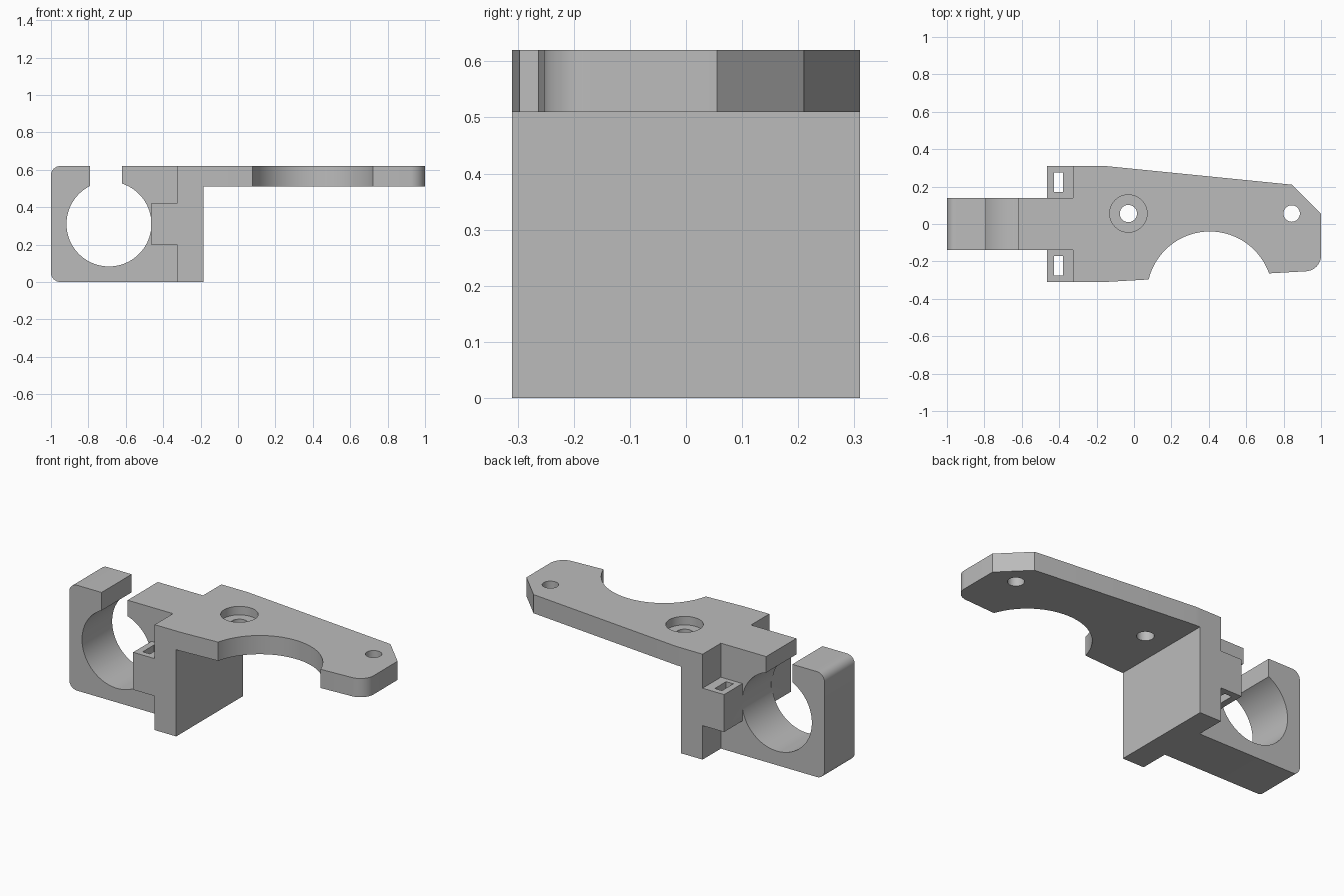
import bpy, bmesh
from math import sin, cos, pi, radians, atan2
from mathutils import Vector

if "Cube" in bpy.data.objects:
    bpy.data.objects.remove(bpy.data.objects["Cube"], do_unlink=True)

grey = bpy.data.materials.new("plain_grey")
grey.use_nodes = True
COLOUR = (0.5, 0.5, 0.5, 1)
grey.diffuse_color = COLOUR
grey.node_tree.nodes["Principled BSDF"].inputs["Base Color"].default_value = COLOUR


def arc(cx, cy, r, a0, a1, n):
    return [(cx + r * cos(a0 + (a1 - a0) * i / n), cy + r * sin(a0 + (a1 - a0) * i / n))
            for i in range(n + 1)]


def prism(name, outline, lo, hi, axis="z"):
    """Extrude a closed outline between lo and hi along z (xy outline) or y (xz outline)."""
    bm = bmesh.new()
    place = (lambda u, v: (u, v, lo)) if axis == "z" else (lambda u, v: (u, lo, v))
    face = bm.faces.new([bm.verts.new(place(u, v)) for u, v in outline])
    new = bmesh.ops.extrude_face_region(bm, geom=[face])["geom"]
    shift = Vector((0, 0, hi - lo)) if axis == "z" else Vector((0, hi - lo, 0))
    bmesh.ops.translate(bm, vec=shift, verts=[g for g in new if isinstance(g, bmesh.types.BMVert)])
    bmesh.ops.recalc_face_normals(bm, faces=bm.faces)
    mesh = bpy.data.meshes.new(name)
    bm.to_mesh(mesh)
    bm.free()
    mesh.materials.append(grey)
    ob = bpy.data.objects.new(name, mesh)
    bpy.context.collection.objects.link(ob)
    return ob


def box(name, x0, x1, y0, y1, z0, z1):
    return prism(name, [(x0, y0), (x1, y0), (x1, y1), (x0, y1)], z0, z1)


def disc(cx, cy, r, n=48):
    return arc(cx, cy, r, 0, 2 * pi, n)[:-1]


def combine(target, tool, operation):
    """Apply a boolean and discard the tool."""
    mod = target.modifiers.new(operation, "BOOLEAN")
    mod.operation, mod.solver, mod.object = operation, "EXACT", tool
    bpy.context.view_layer.objects.active = target
    bpy.ops.object.modifier_apply(modifier=mod.name)
    bpy.data.objects.remove(tool, do_unlink=True)


TOP, UNDER = 0.62, 0.51      # arm top and underside
HALF = 0.31                  # half width of the post
CLAMP = 0.14                 # half width of the clamp
BACK, FACE = -0.325, -0.185  # post ends in x

# Clamp body with rounded outer corners, round bore and open mouth
r = 0.05
bracket = prism("clamp_bracket",
                [(-0.25, 0), (-0.25, TOP)]
                + arc(-1 + r, TOP - r, r, pi / 2, pi, 8)
                + arc(-1 + r, r, r, pi, 1.5 * pi, 8), -CLAMP, CLAMP, "y")
combine(bracket, prism("bore", disc(-0.69, 0.31, 0.227, 96), -0.2, 0.2, "y"), "DIFFERENCE")
combine(bracket, box("mouth", -0.79, -0.62, -0.2, 0.2, 0.4, 0.7), "DIFFERENCE")

# Wide post
combine(bracket, box("post", BACK, FACE, -HALF, HALF, 0, TOP), "UNION")

# Slotted ears on both sides of the clamp
for side in (-1, 1):
    y0, y1 = sorted((side * (CLAMP - 0.01), side * HALF))
    combine(bracket, box("ear", -0.465, BACK + 0.02, y0, y1, 0.2, 0.42), "UNION")
    y0, y1 = sorted((side * 0.17, side * 0.275))
    combine(bracket, box("ear_slot", -0.427, -0.38, y0, y1, 0.1, 0.5), "DIFFERENCE")

# Flat arm with a round scoop in its front edge
cx, cy, rad = 0.405, -0.376, 0.336
start = atan2(-0.297 - cy, 0.08 - cx)
end = atan2(-0.264 - cy, 0.722 - cx)
outline = ([(BACK, -HALF), (-0.155, -HALF)]
           + arc(cx, cy, rad, start, end, 48)
           + arc(0.915, -0.168, 0.085, radians(-87), 0, 12)
           + [(1, 0.055), (0.845, 0.21), (-0.155, HALF), (BACK, HALF)])
combine(bracket, prism("arm", outline, UNDER, TOP), "UNION")

# Screw holes and the counterbore
combine(bracket, prism("end_hole", disc(0.843, 0.056, 0.044), 0.45, 0.7), "DIFFERENCE")
combine(bracket, prism("inner_hole", disc(-0.03, 0.056, 0.046), 0.45, 0.7), "DIFFERENCE")
combine(bracket, prism("counterbore", disc(-0.03, 0.056, 0.1), 0.57, 0.7), "DIFFERENCE")

bpy.ops.object.select_all(action="DESELECT")
bracket.select_set(True)
bpy.context.view_layer.objects.active = bracket
bpy.ops.object.shade_smooth_by_angle(angle=radians(25))
